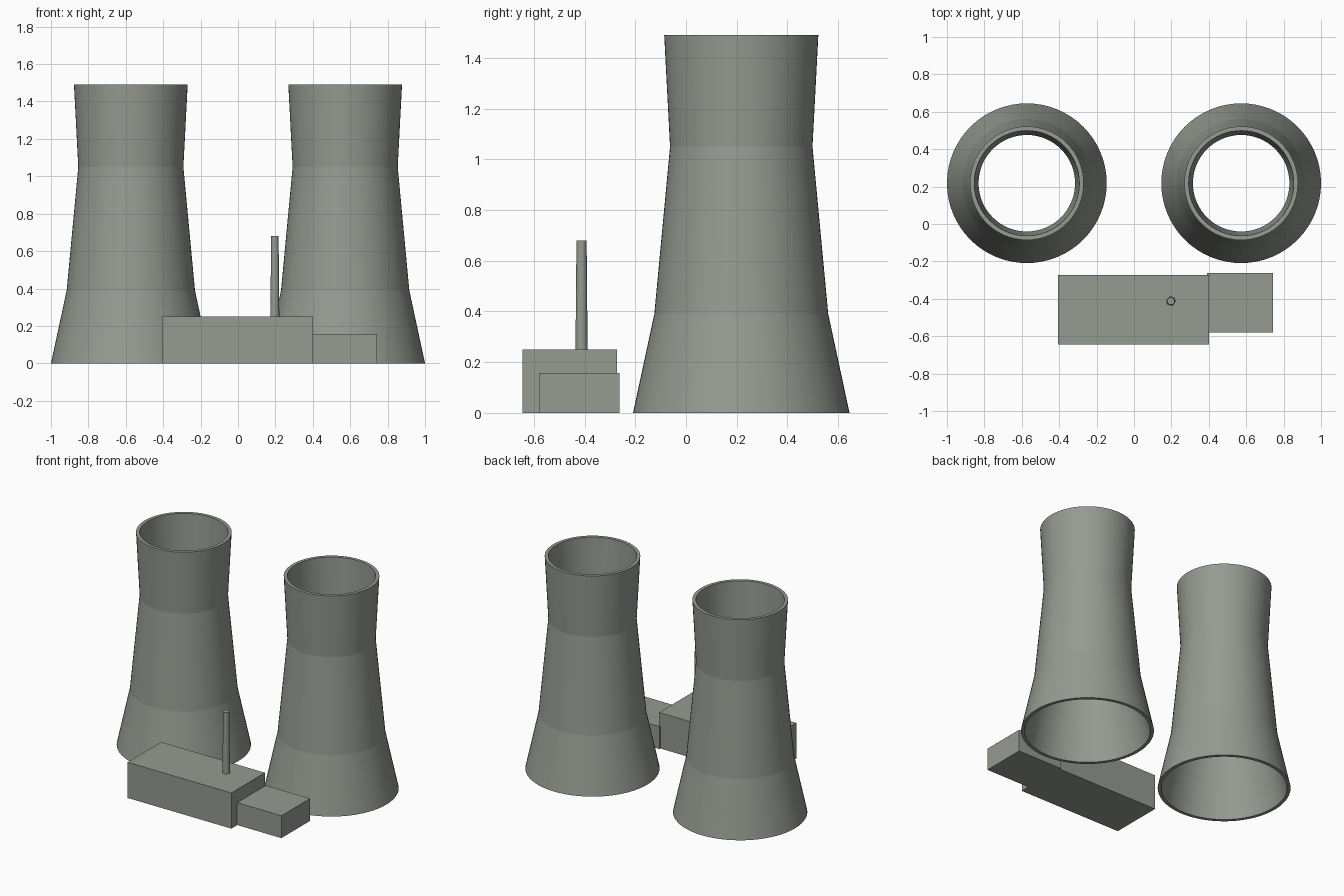
import bpy
import bmesh
import math

cube = bpy.data.objects.get("Cube")
if cube:
    bpy.data.objects.remove(cube, do_unlink=True)

concrete = bpy.data.materials.new("grey concrete")
concrete.use_nodes = True
colour = (0.30, 0.325, 0.285, 1)
concrete.diffuse_color = colour
bsdf = concrete.node_tree.nodes["Principled BSDF"]
bsdf.inputs["Base Color"].default_value = colour
bsdf.inputs["Roughness"].default_value = 0.8


def add_object(name, bm, location, smooth=False):
    bmesh.ops.recalc_face_normals(bm, faces=bm.faces)
    mesh = bpy.data.meshes.new(name)
    bm.to_mesh(mesh)
    bm.free()
    mesh.materials.append(concrete)
    obj = bpy.data.objects.new(name, mesh)
    obj.location = location
    bpy.context.collection.objects.link(obj)
    if smooth:
        bpy.ops.object.select_all(action="DESELECT")
        obj.select_set(True)
        bpy.context.view_layer.objects.active = obj
        bpy.ops.object.shade_smooth_by_angle(angle=math.radians(6))
    return obj


def lathe(name, profile, location, segments, closed):
    """Turn an (radius, height) profile around the z axis."""
    bm = bmesh.new()
    rings = []
    for radius, z in profile:
        angles = [math.tau * i / segments for i in range(segments)]
        rings.append([bm.verts.new((radius * math.cos(a), radius * math.sin(a), z))
                      for a in angles])
    pairs = list(zip(rings, rings[1:]))
    if closed:
        pairs.append((rings[-1], rings[0]))
    else:
        bm.faces.new(rings[0])
        bm.faces.new(rings[-1])
    for low, high in pairs:
        for i in range(segments):
            j = (i + 1) % segments
            bm.faces.new((low[i], low[j], high[j], high[i]))
    return add_object(name, bm, location, smooth=True)


def box(name, low, high):
    bm = bmesh.new()
    bmesh.ops.create_cube(bm, size=1)
    size = [h - l for l, h in zip(low, high)]
    bmesh.ops.scale(bm, vec=size, verts=bm.verts)
    return add_object(name, bm, [(l + h) / 2 for l, h in zip(low, high)])


# Open, thin-walled cooling towers with a narrow neck
outer = [(0.427, 0), (0.343, 0.39), (0.281, 1.05), (0.304, 1.49)]
wall = 0.023
inner = [(r - wall, z) for r, z in reversed(outer)]
for side, x in (("left", 0.573), ("right", -0.573)):
    lathe(side + "_cooling_tower", outer + inner, (x, 0.218, 0), 64, True)

# Plant buildings
box("main_building", (-0.405, -0.645, 0), (0.40, -0.273, 0.25))
box("side_building", (0.39, -0.58, 0), (0.743, -0.263, 0.157))

# Slim tapered chimney on the main roof
lathe("chimney", [(0.024, 0.24), (0.02, 0.68)], (0.197, -0.412, 0), 24, False)
